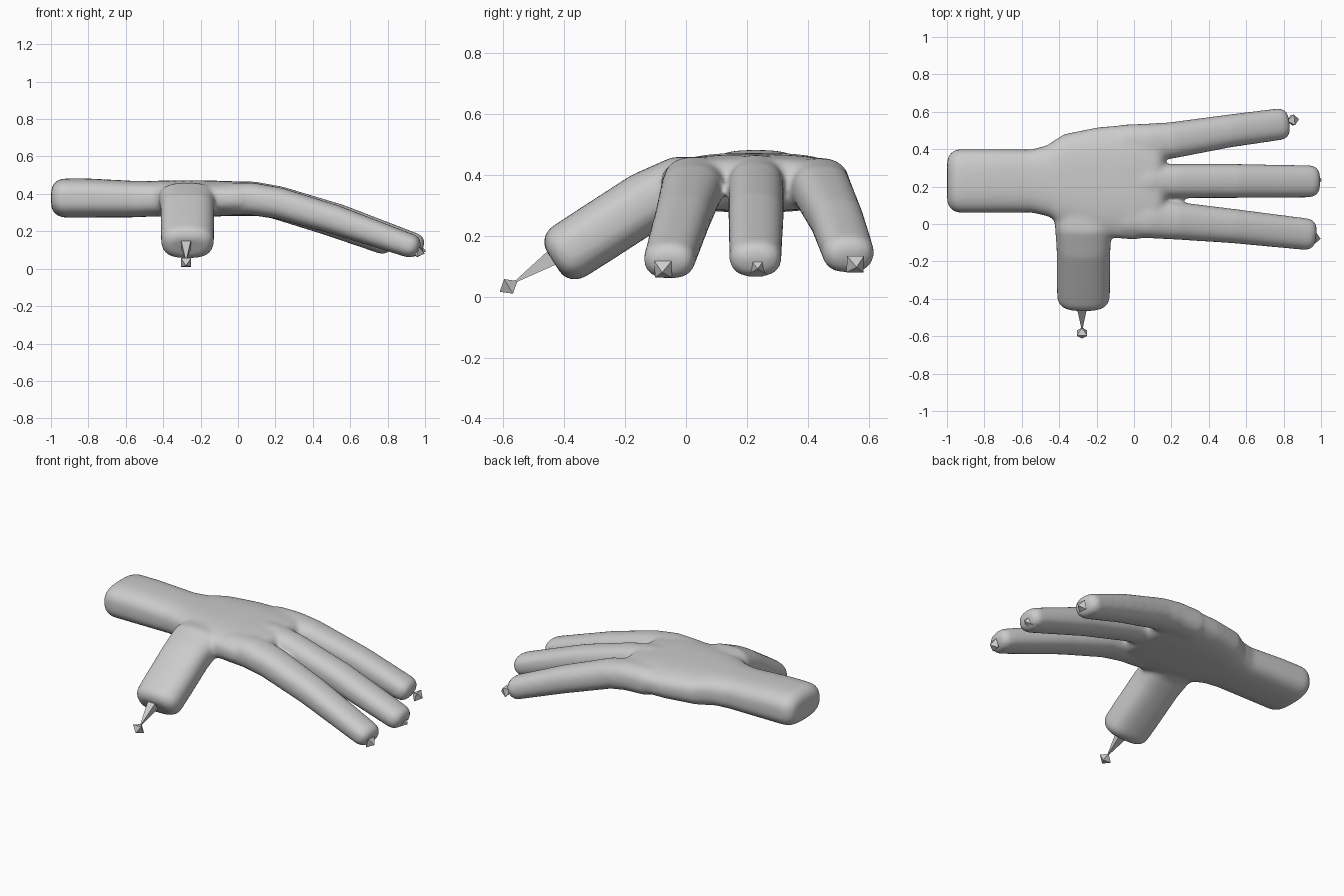
import bpy, bmesh, math
from mathutils import Vector

if "Cube" in bpy.data.objects:
    bpy.data.objects.remove(bpy.data.objects["Cube"])


def loft(bm, stations, cap, n=32, power=2.4):
    """Closed tube through (x, y, z, half_width, half_height) with rounded ends."""
    pts = [Vector(s[:3]) for s in stations]
    dirs = []
    for i in range(len(pts)):
        a, b = pts[max(i - 1, 0)], pts[min(i + 1, len(pts) - 1)]
        dirs.append((b - a).normalized())
    rings = []
    angles = [math.radians(a) for a in (80, 60, 40, 20, 0)]
    w0, h0 = stations[0][3:]
    w1, h1 = stations[-1][3:]
    for a in angles:
        s = cap * (1 - math.cos(a))
        rings.append((pts[0] + dirs[0] * cap * (1 - math.sin(a)), dirs[0], w0 - s, h0 - s))
    for p, d, s in list(zip(pts, dirs, stations))[1:-1]:
        rings.append((p, d, s[3], s[4]))
    for a in reversed(angles):
        s = cap * (1 - math.cos(a))
        rings.append((pts[-1] - dirs[-1] * cap * (1 - math.sin(a)), dirs[-1], w1 - s, h1 - s))
    loops = []
    for p, d, w, h in rings:
        side = d.cross(Vector((0, 0, 1))).normalized()
        up = side.cross(d)
        loop = []
        for k in range(n):
            c, s = math.cos(2 * math.pi * k / n), math.sin(2 * math.pi * k / n)
            u = math.copysign(abs(c) ** (2 / power), c) * w
            v = math.copysign(abs(s) ** (2 / power), s) * h
            loop.append(bm.verts.new(p + side * u + up * v))
        loops.append(loop)
    for a, b in zip(loops, loops[1:]):
        for k in range(n):
            bm.faces.new((a[k], a[(k + 1) % n], b[(k + 1) % n], b[k]))
    bm.faces.new(loops[0][::-1])
    bm.faces.new(loops[-1])


def make_object(name, bm):
    bmesh.ops.recalc_face_normals(bm, faces=bm.faces)
    me = bpy.data.meshes.new(name)
    bm.to_mesh(me)
    bm.free()
    ob = bpy.data.objects.new(name, me)
    bpy.context.collection.objects.link(ob)
    return ob


def spindle(name, start, end, belt, half):
    """Four-sided double pyramid; belt is the fraction along its axis."""
    a, b = Vector(start), Vector(end)
    d = (b - a).normalized()
    side = d.cross(Vector((0, 0, 1))).normalized()
    up = side.cross(d)
    bm = bmesh.new()
    p, q = bm.verts.new(a), bm.verts.new(b)
    m = a.lerp(b, belt)
    ring = [bm.verts.new(m + side * half * i + up * half * j)
            for i, j in ((1, 1), (-1, 1), (-1, -1), (1, -1))]
    for k in range(4):
        bm.faces.new((p, ring[k], ring[(k + 1) % 4]))
        bm.faces.new((q, ring[(k + 1) % 4], ring[k]))
    return make_object(name, bm)


bm = bmesh.new()
# Wrist and palm
loft(bm, [(-1.0, .23, .378, .17, .104), (-.8, .23, .378, .17, .104), (-.55, .23, .372, .168, .097),
          (-.46, .23, .374, .19, .095), (-.38, .235, .375, .245, .097), (-.2, .225, .375, .292, .098),
          (0, .225, .375, .308, .092), (.17, .23, .365, .29, .088)], .07, n=48, power=2.8)
# Three fingers
loft(bm, [(-.1, .045, .375, .11, .085), (.08, .03, .373, .106, .087), (.22, .018, .35, .101, .084),
          (.52, -.01, .262, .092, .078), (.97, -.06, .105, .085, .064)], .05)
loft(bm, [(-.1, .23, .38, .09, .085), (.08, .23, .38, .09, .087), (.22, .23, .357, .091, .084),
          (.54, .23, .267, .091, .078), (.99, .228, .11, .086, .064)], .05)
loft(bm, [(-.1, .43, .373, .1, .085), (.08, .437, .37, .1, .085), (.2, .447, .35, .097, .083),
          (.5, .496, .25, .088, .077), (.825, .54, .125, .085, .066)], .05)
# Thumb
loft(bm, [(-.27, .12, .378, .16, .085), (-.27, -.02, .368, .152, .095), (-.27, -.13, .313, .144, .1),
          (-.27, -.3, .203, .143, .1), (-.27, -.437, .115, .141, .099)], .06, power=2.6)
hand = make_object("hand", bm)
rm = hand.modifiers.new("fuse", "REMESH")
rm.mode = "VOXEL"
rm.voxel_size = .011
rm.use_smooth_shade = True
sm = hand.modifiers.new("soften", "SMOOTH")
sm.factor = .5
sm.iterations = 14

# Joint markers beyond each tip
for name, c, d in (("front_finger", (.965, -.075, .09), (1, -.1, -.3)),
                   ("middle_finger", (.972, .235, .102), (1, 0, -.3)),
                   ("back_finger", (.85, .556, .107), (1, .13, -.3)),
                   ("thumb", (-.278, -.583, .034), (0, -1, -.6))):
    c, d = Vector(c), Vector(d).normalized() * .034
    spindle(name + "_marker", c - d, c + d, .5, .028)

# Thumb bone tapering out of the tip
spindle("thumb_bone", (-.278, -.3, .22), (-.278, -.575, .04), .15, .045)
